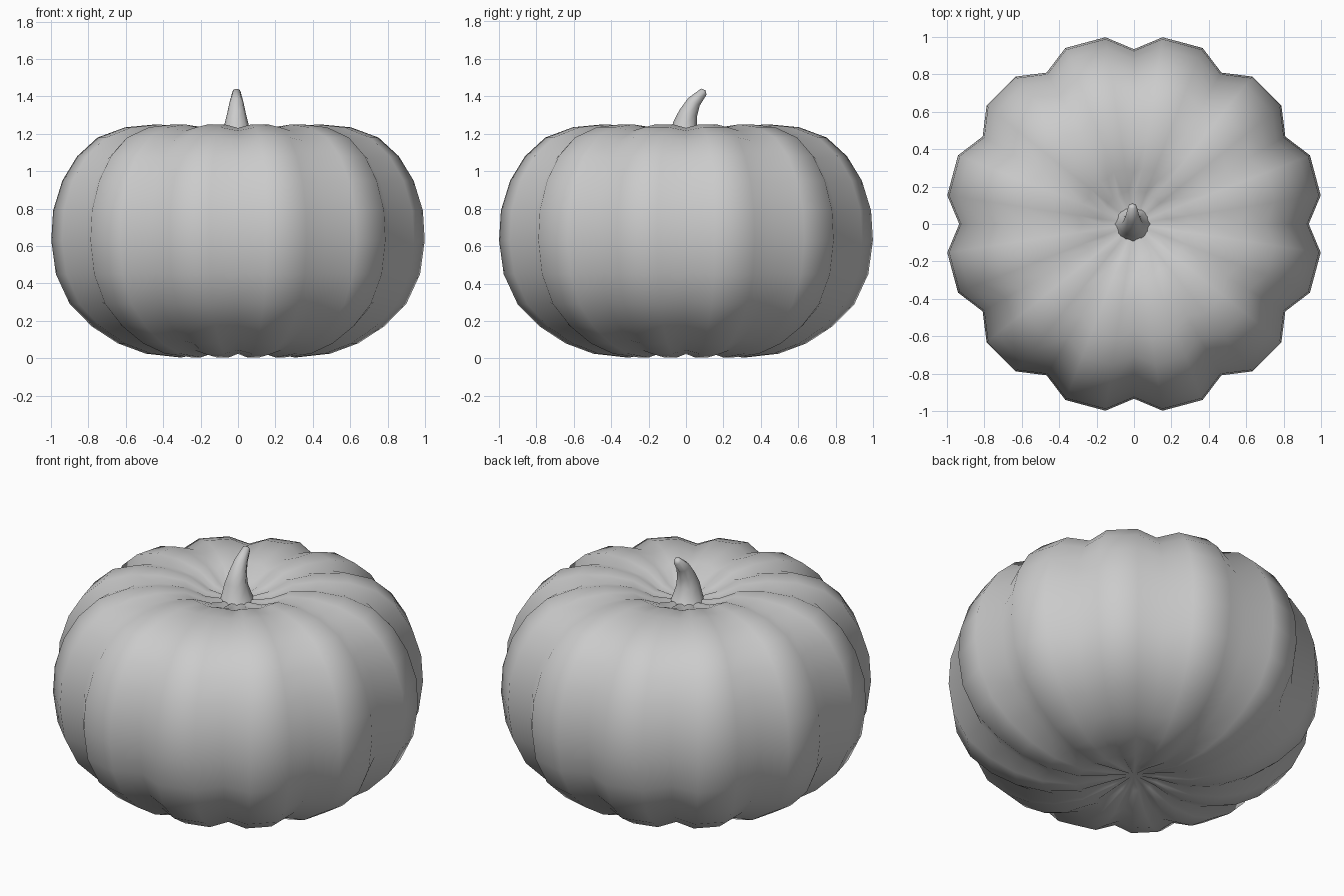
import bpy, bmesh
from math import radians, sin, cos, tau
from mathutils import Vector

cube = bpy.data.objects.get("Cube")
if cube:
    bpy.data.objects.remove(cube)

GREY = (0.6, 0.6, 0.6, 1)
mat = bpy.data.materials.new("plain grey")
mat.use_nodes = True
mat.diffuse_color = GREY
mat.node_tree.nodes["Principled BSDF"].inputs["Base Color"].default_value = GREY


def skin(name, rings, start, end):
    """Join equal rings of points into a smooth closed shell with end points."""
    bm = bmesh.new()
    loops = [[bm.verts.new(p) for p in ring] for ring in rings]
    n = len(loops[0])
    for a, b in zip(loops, loops[1:]):
        for i in range(n):
            j = (i + 1) % n
            bm.faces.new((a[i], a[j], b[j], b[i]))
    for loop, tip in ((loops[0], start), (loops[-1], end)):
        centre = bm.verts.new(tip)
        for i in range(n):
            bm.faces.new((loop[i], loop[(i + 1) % n], centre))
    bmesh.ops.recalc_face_normals(bm, faces=bm.faces)
    mesh = bpy.data.meshes.new(name)
    bm.to_mesh(mesh)
    bm.free()
    mesh.materials.append(mat)
    mesh.shade_smooth()
    obj = bpy.data.objects.new(name, mesh)
    bpy.context.collection.objects.link(obj)
    return obj


# Ribbed body: ridge profile (radius, height), repeated round twelve lobes
profile = [(0.13, 0.045), (0.32, 0.005), (0.50, 0.025), (0.65, 0.08),
           (0.79, 0.17), (0.91, 0.29), (0.985, 0.45), (1.01, 0.63),
           (1.0, 0.79), (0.95, 0.95), (0.87, 1.08), (0.76, 1.18),
           (0.61, 1.235), (0.45, 1.25), (0.30, 1.235), (0.18, 1.18)]
MID = 0.63
lobe = [(0, 0.925, 0.97), (8.7, 1, 1), (21.3, 1, 1)]  # angle, width, height
body_rings = []
for r, z in profile:
    ring = []
    for k in range(12):
        for angle, wide, tall in lobe:
            a = radians(30 * k + angle)
            ring.append((r * wide * cos(a), r * wide * sin(a), MID + (z - MID) * tall))
    body_rings.append(ring)
skin("pumpkin_body", body_rings, (0, 0, 0.07), (0, 0, 1.15))

# Stem: flared base bending towards the back, given as (y, z, radius, tilt)
path = [(0, 1.12, 0.12, 0), (0, 1.165, 0.09, 0), (-0.005, 1.25, 0.065, 10),
        (0.012, 1.31, 0.05, 20), (0.042, 1.37, 0.037, 32), (0.095, 1.425, 0.022, 48)]
stem_rings = []
for y, z, r, tilt in path:
    t = radians(tilt)
    across = Vector((0, cos(t), -sin(t)))
    stem_rings.append([Vector((-0.008, y, z)) + r * (cos(a) * Vector((1, 0, 0)) + sin(a) * across)
                       for a in (tau * i / 8 for i in range(8))])
skin("stem", stem_rings, (0, 0, 1.11), (-0.008, 0.104, 1.432))
